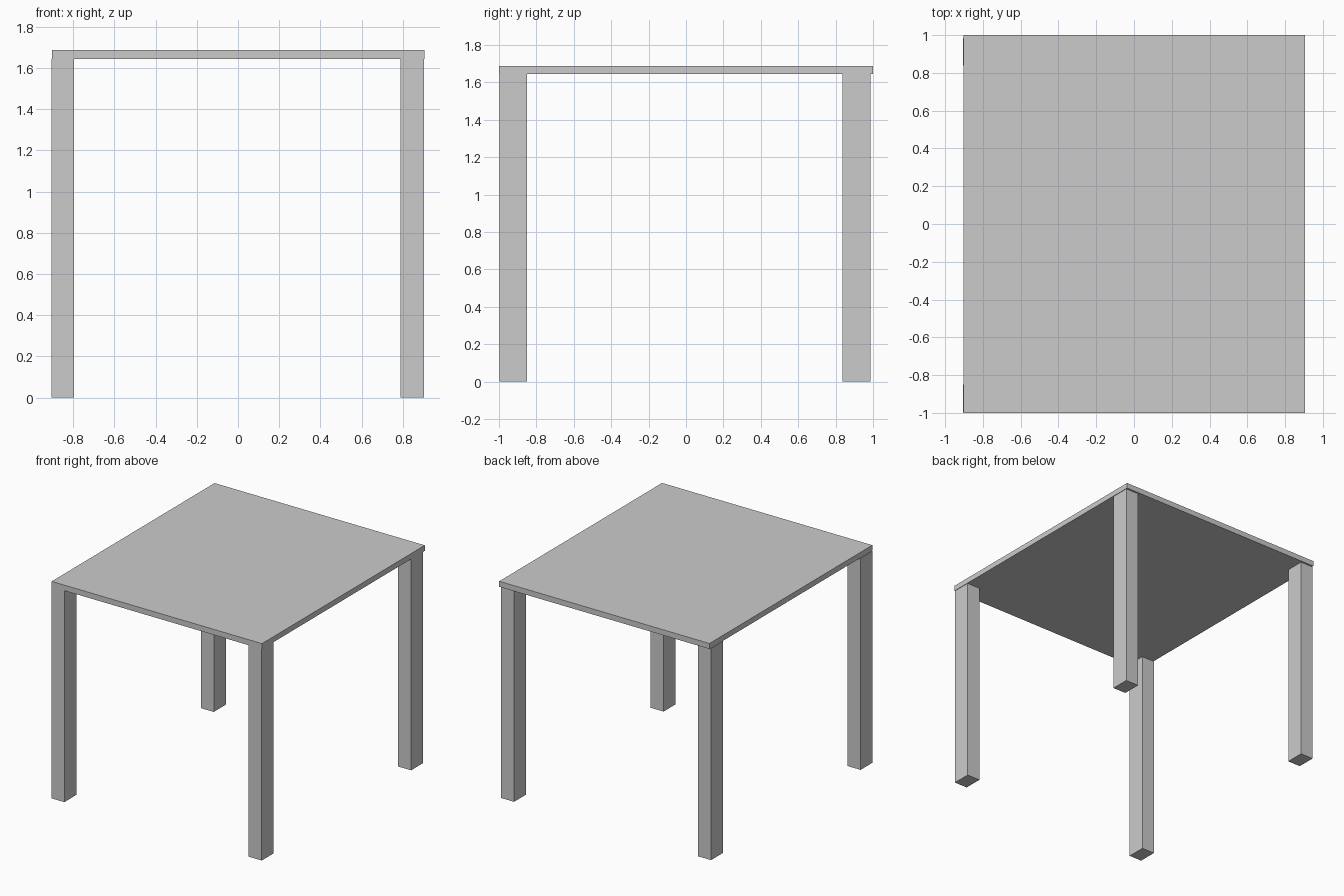
import bpy

if "Cube" in bpy.data.objects:
    bpy.data.objects.remove(bpy.data.objects["Cube"])


def box(name, x0, x1, y0, y1, z0, z1):
    """Axis-aligned box from its limits."""
    bpy.ops.mesh.primitive_cube_add(
        size=1, location=((x0 + x1) / 2, (y0 + y1) / 2, (z0 + z1) / 2))
    obj = bpy.context.object
    obj.name = name
    obj.scale = (x1 - x0, y1 - y0, z1 - z0)
    bpy.ops.object.transform_apply(location=False, rotation=False, scale=True)
    return obj


TOP, UNDERSIDE = 1.688, 1.645

# Thin table top
box("table_top", -0.902, 0.906, -1.0, 1.0, UNDERSIDE, TOP)

# Four rectangular legs at the corners
LEG_X = {"left": (-0.906, -0.795), "right": (0.788, 0.902)}
LEG_Y = {"front": (-0.997, -0.85), "back": (0.838, 0.986)}
for side, (x0, x1) in LEG_X.items():
    for end, (y0, y1) in LEG_Y.items():
        box(f"{end}_{side}_leg", x0, x1, y0, y1, 0.0, UNDERSIDE)
